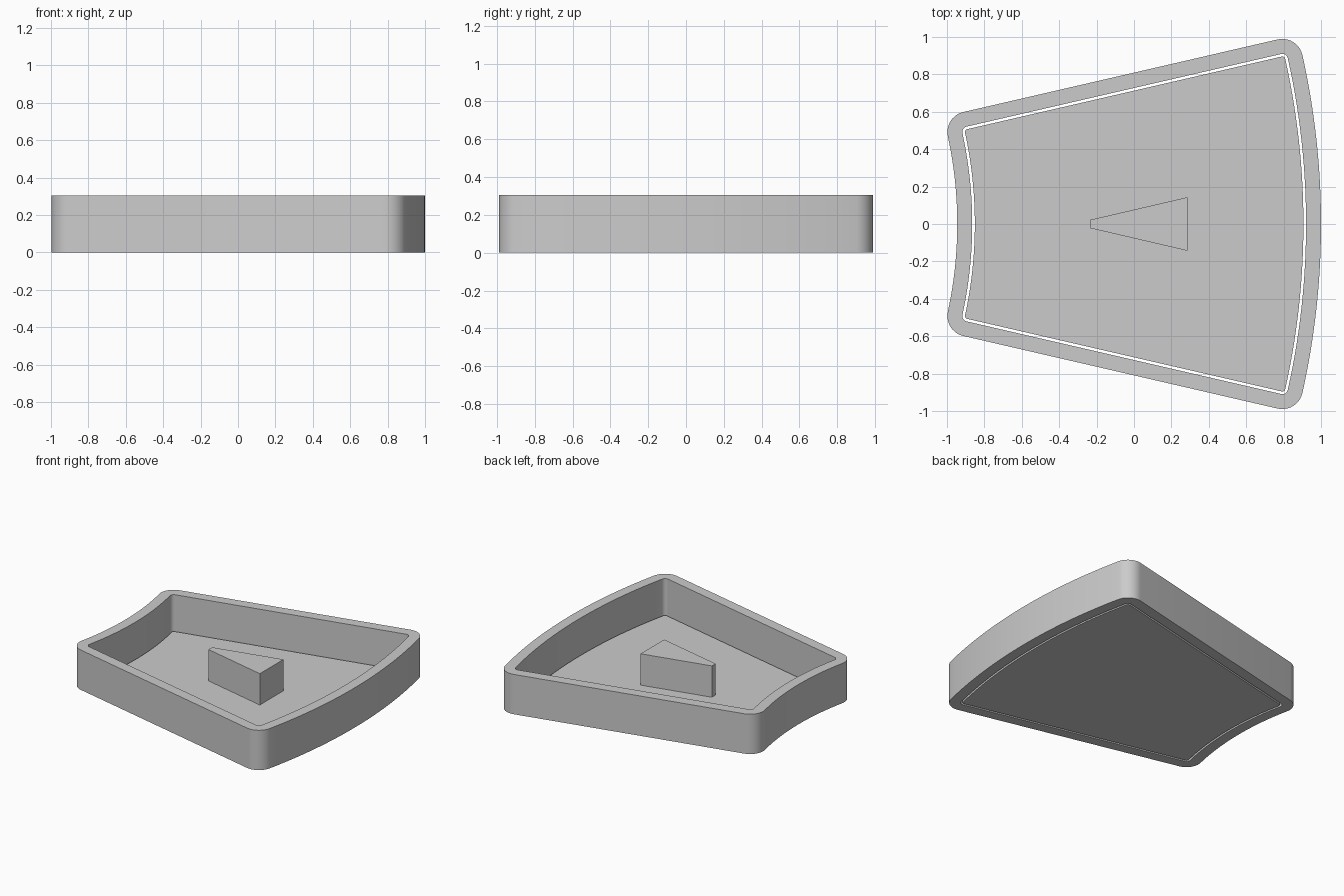
import bpy
import bmesh
from math import asin, cos, sin, pi, radians

cube = bpy.data.objects.get("Cube")
if cube:
    bpy.data.objects.remove(cube, do_unlink=True)

# Material
grey = bpy.data.materials.new("plain grey")
grey.use_nodes = True
colour = (0.6, 0.6, 0.6, 1)
grey.diffuse_color = colour
grey.node_tree.nodes["Principled BSDF"].inputs["Base Color"].default_value = colour

# Core ring sector, from which every outline is offset
CENTRE_X = -3.15
HALF_ANGLE = radians(13)
R_IN, R_OUT = 2.315, 4.04
INSET = 0.03


def arc(cx, cy, r, start, end, steps):
    return [(cx + r * cos(start + (end - start) * i / steps),
             cy + r * sin(start + (end - start) * i / steps))
            for i in range(steps + 1)]


def sector_outline(offset):
    """Ring sector grown by offset, with corners rounded to that radius."""
    a_out = HALF_ANGLE - asin(INSET / R_OUT)
    a_in = HALF_ANGLE - asin(INSET / R_IN)
    side = HALF_ANGLE + pi / 2

    def corner(r, a, start, end):
        return arc(CENTRE_X + r * cos(a), r * sin(a), offset, start, end, 10)

    upper = (arc(CENTRE_X, 0, R_OUT + offset, 0, a_out, 14)[:-1]
             + corner(R_OUT, a_out, a_out, side)
             + corner(R_IN, a_in, side, a_in + pi)
             + arc(CENTRE_X, 0, R_IN - offset, a_in, 0, 14)[1:])
    return upper + [(x, -y) for x, y in reversed(upper[1:-1])]


def finish(name, bm):
    bmesh.ops.recalc_face_normals(bm, faces=bm.faces)
    mesh = bpy.data.meshes.new(name)
    bm.to_mesh(mesh)
    bm.free()
    mesh.materials.append(grey)
    obj = bpy.data.objects.new(name, mesh)
    bpy.context.collection.objects.link(obj)
    bpy.ops.object.select_all(action="DESELECT")
    obj.select_set(True)
    bpy.context.view_layer.objects.active = obj
    bpy.ops.object.shade_smooth_by_angle(angle=radians(30))
    return obj


def loop(bm, points, z):
    return [bm.verts.new((x, y, z)) for x, y in points]


def bridge(bm, a, b):
    for i in range(len(a)):
        j = (i + 1) % len(a)
        bm.faces.new((a[i], a[j], b[j], b[i]))


def prism(name, points, z0, z1):
    bm = bmesh.new()
    low, high = loop(bm, points, z0), loop(bm, points, z1)
    bridge(bm, low, high)
    bm.faces.new(low)
    bm.faces.new(high)
    return finish(name, bm)


# Outer wall: a closed band, open through the middle
bm = bmesh.new()
outer, inner = sector_outline(0.11), sector_outline(INSET)
loops = [loop(bm, outer, 0), loop(bm, outer, 0.305),
         loop(bm, inner, 0.305), loop(bm, inner, 0)]
for k in range(4):
    bridge(bm, loops[k], loops[(k + 1) % 4])
finish("outer_wall", bm)

# Loose floor plate, with a narrow gap to the wall
prism("floor_plate", sector_outline(INSET - 0.014), 0, 0.03)

# Tapered grip block standing on the plate
prism("grip_block", [(-0.235, -0.022), (0.285, -0.143),
                     (0.285, 0.143), (-0.235, 0.022)], 0.03, 0.27)
